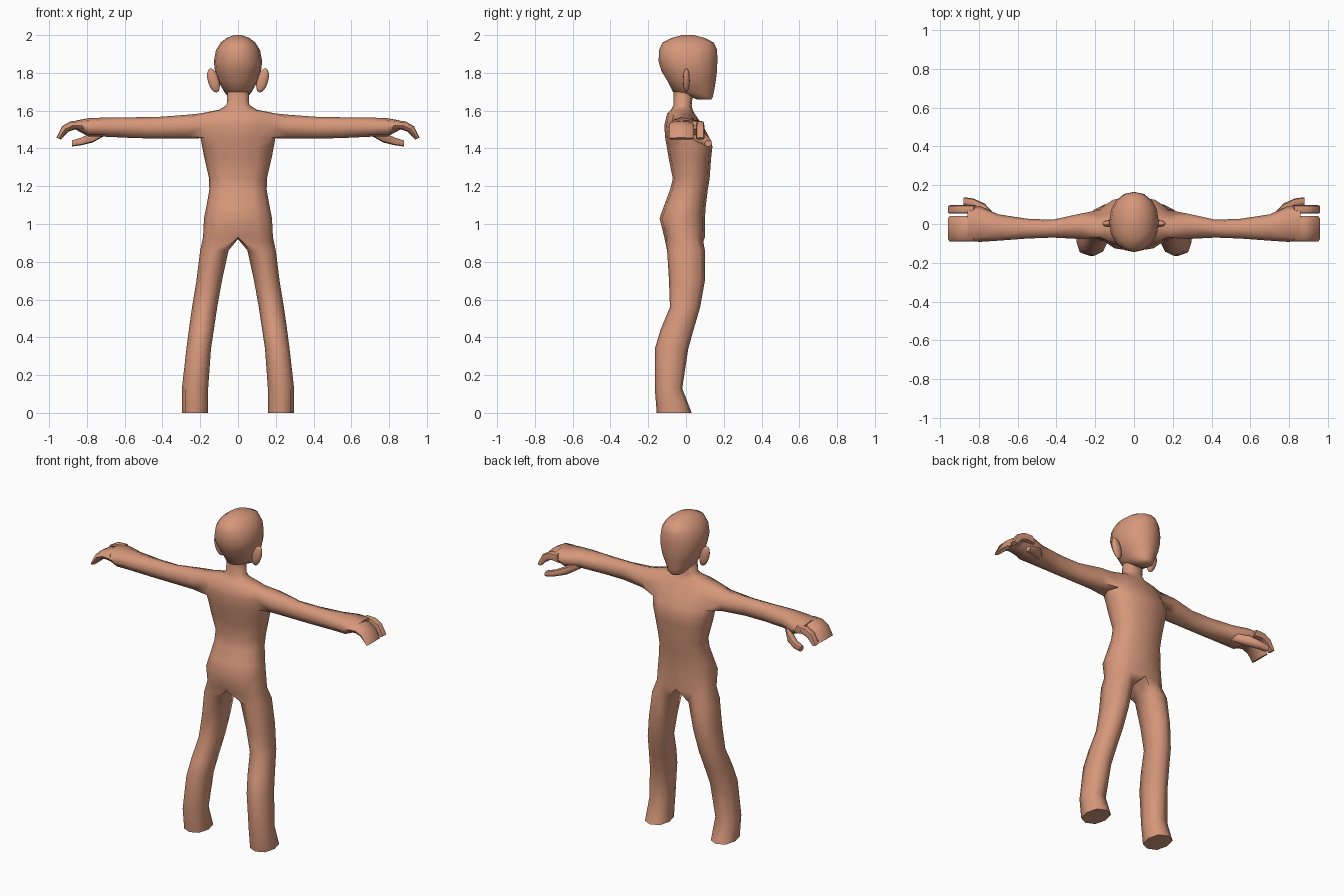
import bpy, bmesh, math
from mathutils import Vector, Matrix

if "Cube" in bpy.data.objects:
    bpy.data.objects.remove(bpy.data.objects["Cube"])

skin = bpy.data.materials.new("skin")
skin.diffuse_color = (0.67, 0.31, 0.195, 1)
skin.use_nodes = True
skin.node_tree.nodes["Principled BSDF"].inputs["Base Color"].default_value = skin.diffuse_color


def spow(v, p):
    return math.copysign(abs(v) ** p, v)


def oval(a0, a1, b0, b1, angles, p=0.85):
    """Points of a rounded box a0..a1 by b0..b1 at the given angles."""
    return [((a0 + a1) / 2 + (a1 - a0) / 2 * spow(math.cos(t), p),
             (b0 + b1) / 2 + (b1 - b0) / 2 * spow(math.sin(t), p)) for t in angles]


OCT = [math.radians((k - 3) * 45) for k in range(8)]
HALF = [math.radians(-90 + 30 * k) for k in range(7)]


def bridge(bm, a, b, closed=True):
    n = len(a)
    return [bm.faces.new((a[i], a[(i + 1) % n], b[(i + 1) % n], b[i]))
            for i in range(n if closed else n - 1)]


def extend(bm, ring, rows):
    """Carry a vertex ring through rows of coordinates and cap the end."""
    for row in rows:
        new = [bm.verts.new(c) for c in row]
        bridge(bm, ring, new)
        ring = new
    bm.faces.new(ring)


def tube(bm, rows):
    first = [bm.verts.new(c) for c in rows[0]]
    bm.faces.new(first)
    extend(bm, first, rows[1:])


def finish(bm, name, mirror=True, angle=60):
    if mirror:
        bmesh.ops.mirror(bm, geom=bm.verts[:] + bm.edges[:] + bm.faces[:],
                         matrix=Matrix.Identity(4), merge_dist=1e-4, axis='X')
    bmesh.ops.recalc_face_normals(bm, faces=bm.faces[:])
    me = bpy.data.meshes.new(name)
    bm.to_mesh(me)
    bm.free()
    ob = bpy.data.objects.new(name, me)
    bpy.context.collection.objects.link(ob)
    me.materials.append(skin)
    bpy.ops.object.select_all(action='DESELECT')
    ob.select_set(True)
    bpy.context.view_layer.objects.active = ob
    bpy.ops.object.shade_smooth_by_angle(angle=math.radians(angle))


# Body: half torso (z, half width, back y, chest y), leg and arm, then mirrored
torso = [(0.93, .185, -.115, .10), (1.03, .18, -.14, .10), (1.10, .166, -.115, .105),
         (1.18, .152, -.085, .115), (1.24, .153, -.07, .125), (1.35, .178, -.092, .133),
         (1.41, .19, -.102, .14), (1.455, .198, -.11, .125), (1.52, .202, -.115, .09),
         (1.585, .2, -.10, .045), (1.605, .10, -.08, .035), (1.63, .06, -.065, .03),
         (1.72, .055, -.065, .04)]
legs = [(.86, .05, .2, -.10, .10), (.70, .085, .22, -.09, .10), (.56, .11, .243, -.085, .075),
        (.44, .128, .26, -.135, .04), (.34, .143, .273, -.165, .012),
        (.13, .158, .297, -.165, -.02), (0, .158, .297, -.155, .03)]
arms = [(.27, -.078, .055, 1.452, 1.578), (.42, -.07, .022, 1.452, 1.567),
        (.55, -.075, .027, 1.455, 1.565), (.70, -.086, .05, 1.462, 1.564),
        (.79, -.092, .09, 1.462, 1.56), (.86, -.09, .097, 1.50, 1.548)]
bm = bmesh.new()
rings = [[bm.verts.new((x, y, z)) for x, y in oval(-w, w, y0, y1, HALF)]
         for z, w, y0, y1 in torso]
ARM = 7  # torso row where the arm opening starts
for r in range(len(rings) - 1):
    faces = bridge(bm, rings[r], rings[r + 1], closed=False)
    if r in (ARM, ARM + 1):
        bmesh.ops.delete(bm, geom=faces[2:4], context='FACES_ONLY')
bm.faces.new(rings[-1])
hip = rings[0] + [bm.verts.new((0, -.005, .92))]
extend(bm, hip, [[(x, y, z) for x, y in oval(x0, x1, y0, y1, OCT)]
                 for z, x0, x1, y0, y1 in legs])
lo, mid, hi = rings[ARM:ARM + 3]
extend(bm, [lo[2], lo[3], lo[4], mid[4], hi[4], hi[3], hi[2], mid[2]],
       [[(x, y, z) for y, z in oval(y0, y1, z0, z1, OCT)] for x, y0, y1, z0, z1 in arms])
loose = [e for e in bm.edges if not e.link_faces]
bmesh.ops.delete(bm, geom=loose, context='EDGES')
finish(bm, "body")

# Fingers: a wide joined block and a separate forefinger, curling downward
curl = [(.82, 1.52, .028, 20), (.875, 1.522, .025, 30), (.915, 1.503, .022, 50),
        (.95, 1.452, .012, 65)]
bm = bmesh.new()
for y0, y1 in ((-.091, .042), (.054, .097)):
    rows = []
    for x, z, h, tilt in curl:
        t = math.radians(tilt)
        rows.append([(x + v * math.sin(t), y, z + v * math.cos(t))
                     for y, v in oval(y0, y1, -h, h, OCT, .6)])
    tube(bm, rows)
finish(bm, "fingers")

# Thumbs
bm = bmesh.new()
tube(bm, [[(x, cy + a, cz + b) for a, b in oval(-w, w, -h, h, OCT, .7)]
          for x, cy, cz, w, h in ((.71, .02, 1.485, .02, .02), (.77, .075, 1.458, .03, .027),
                                  (.83, .108, 1.437, .024, .02), (.88, .118, 1.426, .02, .016))])
finish(bm, "thumbs")

# Head: oval slices (z, half width, nape y, face y)
head = [(1.658, .035, .06, .132), (1.672, .052, .03, .142), (1.70, .073, -.07, .148),
        (1.76, .107, -.10, .158), (1.81, .122, -.13, .164), (1.86, .128, -.145, .166),
        (1.92, .117, -.143, .165), (1.96, .092, -.125, .148), (1.985, .06, -.075, .10),
        (2.0, .02, -.02, .04)]
bm = bmesh.new()
circle = [2 * math.pi * k / 16 for k in range(16)]
tube(bm, [[(x, y, z) for x, y in oval(-w, w, y0, y1, circle, .95)] for z, w, y0, y1 in head])
finish(bm, "head", mirror=False, angle=70)

# Ears: thin tilted ovals
bm = bmesh.new()
bmesh.ops.create_uvsphere(bm, u_segments=12, v_segments=8, radius=1,
                          matrix=Matrix.Translation((.13, .002, 1.76))
                          @ Matrix.Rotation(math.radians(16), 4, 'Y')
                          @ Matrix.Diagonal((.03, .018, .066, 1)))
finish(bm, "ears")
